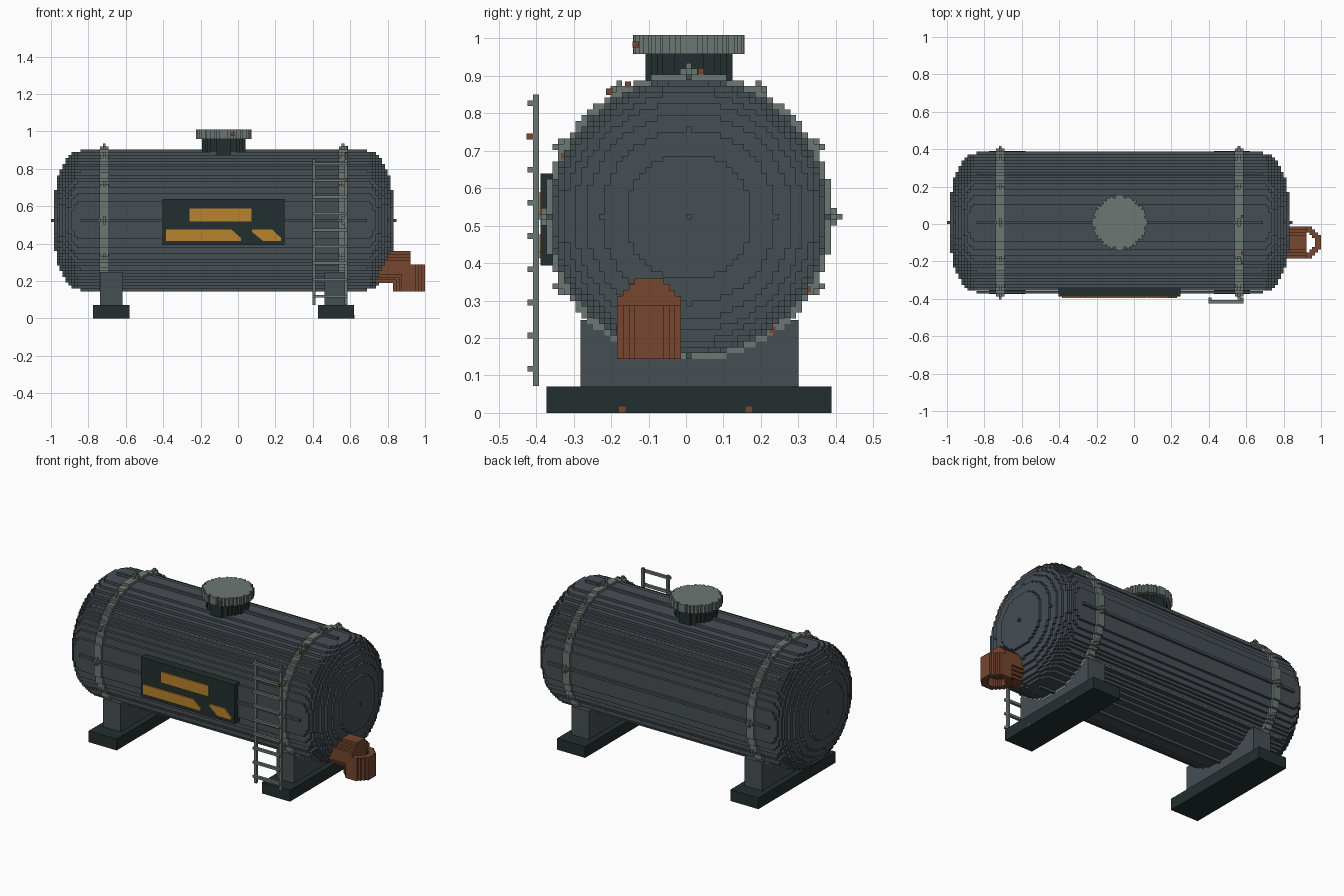
import bpy
import bmesh
import math
from mathutils import Vector

if "Cube" in bpy.data.objects:
    bpy.data.objects.remove(bpy.data.objects["Cube"], do_unlink=True)

V = 0.0155                        # size of one block
C = Vector((-0.0765, 0.0075, 0.524))   # middle of the tank


def material(name, *rgb):
    m = bpy.data.materials.new(name)
    linear = [(c / 255 / 12.92) if c < 11 else ((c / 255 + 0.055) / 1.055) ** 2.4 for c in rgb]
    m.diffuse_color = (*linear, 1)
    m.use_nodes = True
    bsdf = m.node_tree.nodes["Principled BSDF"]
    bsdf.inputs["Base Color"].default_value = (*linear, 1)
    bsdf.inputs["Roughness"].default_value = 0.8
    return m


STEEL = material("blue_grey_steel", 70, 78, 84)
DARK = material("dark_green_grey", 35, 47, 47)
GREY = material("light_grey_metal", 108, 119, 116)
RUST = material("rust_brown", 118, 71, 47)
AMBER = material("amber_paint", 184, 131, 46)


def finish(name, bm, mat):
    bmesh.ops.recalc_face_normals(bm, faces=bm.faces[:])
    mesh = bpy.data.meshes.new(name)
    bm.to_mesh(mesh)
    bm.free()
    mesh.materials.append(mat)
    ob = bpy.data.objects.new(name, mesh)
    bpy.context.scene.collection.objects.link(ob)
    return ob


def add_prism(bm, outline, axis, a, b):
    """Extrude a 2D outline along an axis from a to b."""
    def place(u, v, t):
        return {"x": (t, u, v), "y": (u, t, v), "z": (u, v, t)}[axis]
    low = [bm.verts.new(place(u, v, a)) for u, v in outline]
    high = [bm.verts.new(place(u, v, b)) for u, v in outline]
    bm.faces.new(low)
    bm.faces.new(high)
    for i in range(len(low)):
        j = (i + 1) % len(low)
        bm.faces.new((low[i], low[j], high[j], high[i]))


def add_box(bm, lo, hi):
    add_prism(bm, [(lo[0], lo[1]), (hi[0], lo[1]), (hi[0], hi[1]), (lo[0], hi[1])],
              "z", lo[2], hi[2])


def add_block(bm, centre, size):
    half = Vector(size) / 2
    add_box(bm, Vector(centre) - half, Vector(centre) + half)


def boxes(name, mat, pairs):
    bm = bmesh.new()
    for lo, hi in pairs:
        add_box(bm, lo, hi)
    return finish(name, bm, mat)


def disc(radius, cu, cv):
    """Stepped outline of a disc made of square blocks."""
    n = int(radius)
    side = []
    for j in range(-n, n + 1):
        w = int(math.sqrt(radius * radius - j * j)) + 0.5
        for p in ((w, j - 0.5), (w, j + 0.5)):
            if p not in side:
                side.append(p)
    ring = side + [(-u, v) for u, v in reversed(side)]
    return [(cu + u * V, cv + v * V) for u, v in ring]


def prism(name, mat, outline, axis, a, b):
    bm = bmesh.new()
    add_prism(bm, outline, axis, a, b)
    return finish(name, bm, mat)


# Tank: nested stepped discs, shorter as they get wider, give the domed ends
HALF, DOME = 0.908, 9
bm = bmesh.new()
for k in range(1, DOME + 1):
    r = 23.9 * math.sqrt(1 - (1 - k / DOME) ** 2)
    h = HALF - (k - 1) * V
    add_prism(bm, disc(r, C.y, C.z), "x", C.x - h, C.x + h)
add_block(bm, C, (2 * (HALF + V), V, V))
finish("tank", bm, STEEL)

# Raised seams along the tank
bm = bmesh.new()
for k in range(8):
    a = k * math.pi / 4
    off = Vector((0, round(24 * math.cos(a)) * V, round(24 * math.sin(a)) * V))
    add_block(bm, C + off, (1.53, V * 0.97, V * 0.97))
finish("tank_seams", bm, STEEL)

for side, sx in (("right", -1), ("left", 1)):
    # Straps with a ring of rivets
    bx = C.x + sx * 0.6385
    bm = bmesh.new()
    add_prism(bm, disc(24.9, C.y, C.z), "x", bx - 0.0245, bx + 0.0245)
    for k in range(12):
        a = k * math.pi / 6
        d = Vector((0, math.cos(a), math.sin(a)))
        p = C + Vector((sx * 0.6385, round(d.y * 25) * V, round(d.z * 25) * V))
        add_block(bm, p, (V, V, 3 * V))
        add_block(bm, p, (V, 3 * V, V))
        add_block(bm, p, (3 * V, V, V))
    finish(side + "_strap", bm, GREY)

    # Saddle and foot
    fx = C.x + sx * 0.601
    boxes(side + "_saddle", STEEL, [((fx - 0.061, -0.282, 0.06), (fx + 0.061, 0.3, 0.248))])
    boxes(side + "_foot", DARK, [((fx - 0.097, -0.373, 0), (fx + 0.097, 0.389, 0.071))])

# Filler hatch
prism("hatch_neck", DARK, disc(7.4, C.x, C.y), "z", 0.86, 0.96)
bm = bmesh.new()
add_prism(bm, disc(9.2, C.x, C.y), "z", 0.959, 1.0095)
for k in range(20):
    a = k * math.tau / 20
    add_block(bm, (C.x + 9.1 * V * math.cos(a), C.y + 9.1 * V * math.sin(a), 0.984),
              (V, V, 0.05))
finish("hatch_lid", bm, GREY)

# Sign board with painted stripes
boxes("sign_board", DARK, [((-0.403, -0.388, 0.393), (0.249, -0.32, 0.639))])
stripes = {
    "upper_stripe": [(-0.26, 0.519), (0.072, 0.519), (0.072, 0.588), (-0.26, 0.588)],
    "lower_stripe": [(-0.385, 0.414), (0.016, 0.414), (0.016, 0.43), (-0.037, 0.476),
                     (-0.385, 0.476)],
    "slanted_stripe": [(0.134, 0.414), (0.23, 0.414), (0.23, 0.43), (0.182, 0.476),
                       (0.075, 0.476), (0.075, 0.462)],
}
for name, outline in stripes.items():
    prism(name, AMBER, outline, "y", -0.396, -0.387)

# Ladder
X0, X1 = 0.398, 0.586
boxes("ladder_rails", GREY, [((x, -0.408, 0.072), (x + V, -0.392, 0.85)) for x in (X0, X1 - V)])
rungs = [0.118 + i * 0.0886 for i in range(9)]
boxes("ladder_rungs", GREY, [((X0, -0.424, z - V / 2), (X1, -0.407, z + V / 2)) for z in rungs])

# Drain elbow: solid level pipe and a hollow outlet facing down
PY, PX = -0.0985, 0.914
prism("drain_pipe", RUST, disc(5.4, PY, 0.274), "x", 0.7, 0.921)
outlet = prism("drain_outlet", RUST, disc(5.4, PX, PY), "z", 0.144, 0.287)
bore = prism("outlet_cutter", RUST, disc(3.4, PX, PY), "z", 0.1, 0.35)
bore.hide_render = True
cut = outlet.modifiers.new("bore", "BOOLEAN")
cut.operation = "DIFFERENCE"
cut.solver = "EXACT"
cut.object = bore
bpy.context.view_layer.objects.active = outlet
bpy.ops.object.modifier_apply(modifier=cut.name)
bpy.data.objects.remove(bore, do_unlink=True)

# Small rust spots on lid, strap, ladder and foot
spots = [(C.x + 0.05, -0.134, 0.984), (X1 - V / 2, -0.417, rungs[7]), (0.58, 0.04, 0.912),
         (0.58, -0.155, 0.877), (0.58, -0.205, 0.858), (0.58, 0.23, 0.222), (0.58, 0.325, 0.33),
         (0.58, -0.325, 0.685), (0.615, -0.17, 0.009), (0.615, 0.168, 0.009)]
bm = bmesh.new()
for p in spots:
    add_block(bm, p, (V * 1.1, V * 1.1, V * 1.1))
finish("rust_spots", bm, RUST)
